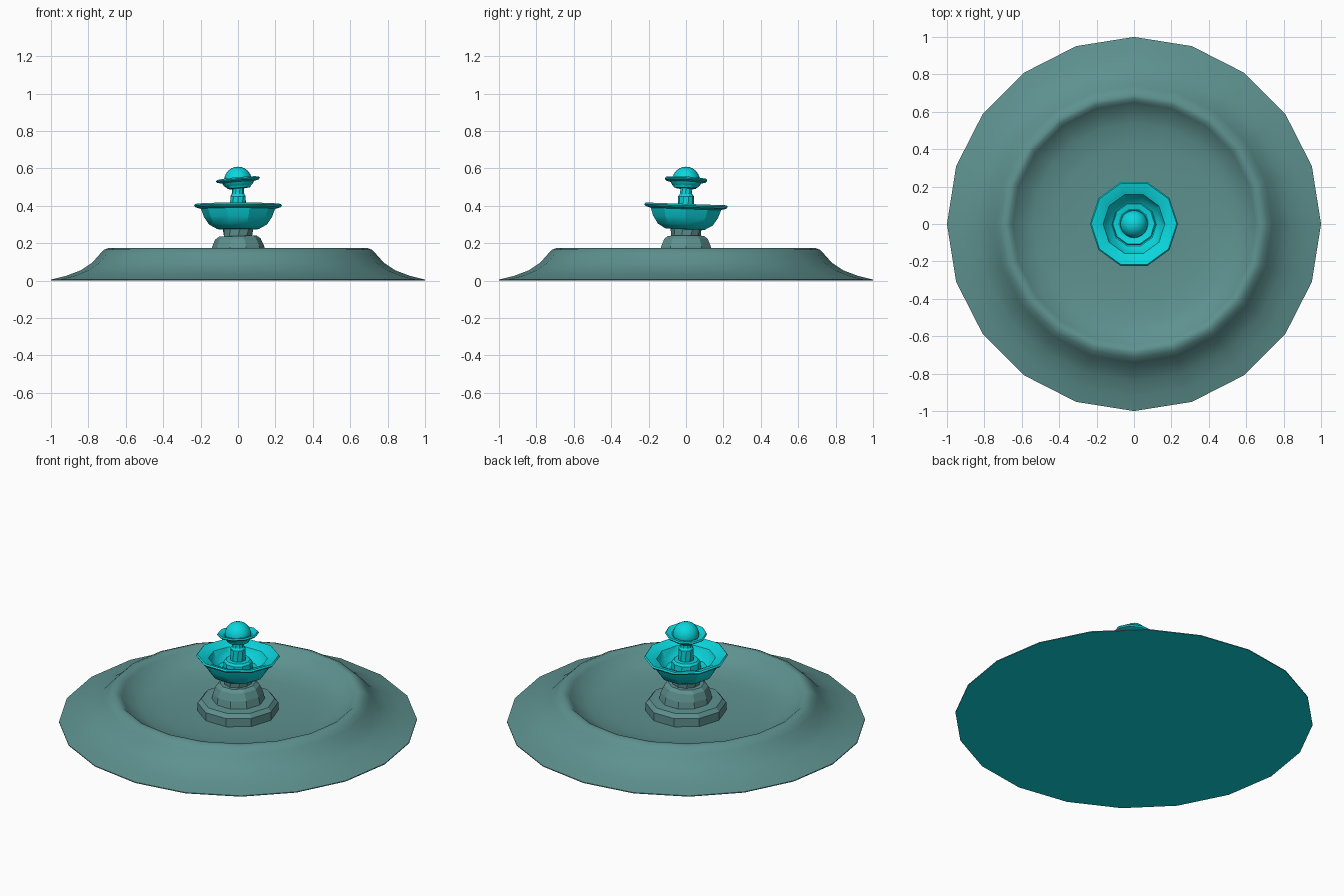
import bpy, bmesh, math
from mathutils import Matrix, Vector

if "Cube" in bpy.data.objects:
    bpy.data.objects.remove(bpy.data.objects["Cube"])


def material(name, rgb):
    m = bpy.data.materials.new(name)
    m.diffuse_color = (*rgb, 1)
    m.use_nodes = True
    m.node_tree.nodes["Principled BSDF"].inputs["Base Color"].default_value = m.diffuse_color
    return m


STONE = material("grey_teal_stone", (0.11, 0.285, 0.275))
CYAN = material("bright_cyan", (0.003, 0.68, 0.73))


def lathe(name, profile, sides, mats, twist=0.0, tilt=(0, 0), pivot=0.0, smooth=None):
    """Spin an (r, z) profile; twist turns each ring, tilt leans the part about x and y."""
    bm = bmesh.new()
    rings = []
    for i, (r, z) in enumerate(profile):
        if r == 0:
            rings.append([bm.verts.new((0, 0, z))])
            continue
        turn = math.radians(twist) * i
        rings.append([bm.verts.new((r * math.cos(math.tau * k / sides + turn),
                                    r * math.sin(math.tau * k / sides + turn), z))
                      for k in range(sides)])
    for a, b in zip(rings, rings[1:]):
        for k in range(sides):
            n = (k + 1) % sides
            quad = [a[k % len(a)], a[n % len(a)], b[n % len(b)], b[k % len(b)]]
            bm.faces.new(list(dict.fromkeys(quad)))
    bmesh.ops.recalc_face_normals(bm, faces=bm.faces)
    lean = Matrix.Rotation(math.radians(tilt[0]), 4, 'X') @ Matrix.Rotation(math.radians(tilt[1]), 4, 'Y')
    p = Vector((0, 0, pivot))
    bm.transform(Matrix.Translation(p) @ lean @ Matrix.Translation(-p))
    me = bpy.data.meshes.new(name)
    bm.to_mesh(me)
    bm.free()
    for m in mats:
        me.materials.append(m)
    ob = bpy.data.objects.new(name, me)
    bpy.context.collection.objects.link(ob)
    if smooth:
        bpy.ops.object.select_all(action='DESELECT')
        ob.select_set(True)
        bpy.context.view_layer.objects.active = ob
        bpy.ops.object.shade_smooth_by_angle(angle=math.radians(smooth))
    return ob


# Wide flared pool with raised rim and dished floor; cyan underside
pool = lathe("pool", [(0, 0), (1.0, 0), (1.0, 0.005), (0.92, 0.025), (0.84, 0.055), (0.78, 0.095),
                      (0.74, 0.14), (0.715, 0.165), (0.69, 0.175), (0.67, 0.173), (0.65, 0.155),
                      (0.61, 0.12), (0.54, 0.09), (0.42, 0.072), (0.25, 0.065), (0, 0.065)],
             20, [STONE, CYAN], smooth=50)
for f in pool.data.polygons:
    if f.normal.z < -0.9:
        f.material_index = 1

# Stepped stone pedestal and twisted neck
lathe("pedestal_base", [(0, 0.03), (0.225, 0.03), (0.225, 0.115), (0.205, 0.138), (0, 0.145)], 10, [STONE])
lathe("pedestal_step", [(0, 0.12), (0.152, 0.12), (0.14, 0.18), (0.122, 0.222), (0.10, 0.238), (0, 0.24)],
      10, [STONE], tilt=(0, -2), pivot=0.18)
lathe("pedestal_neck", [(0, 0.22), (0.078, 0.22), (0.085, 0.29), (0, 0.29)], 10, [STONE], twist=14)

# Large lower bowl, leaning slightly
lathe("lower_bowl", [(0, 0.272), (0.11, 0.275), (0.155, 0.30), (0.182, 0.34), (0.198, 0.383),
                     (0.228, 0.392), (0.235, 0.402), (0.228, 0.41), (0.195, 0.402), (0.165, 0.388),
                     (0.148, 0.35), (0.12, 0.325), (0, 0.32)],
      10, [CYAN], tilt=(-2, 0), pivot=0.40, smooth=30)

# Stem rising from the lower bowl
lathe("stem_base", [(0, 0.31), (0.085, 0.31), (0.08, 0.37), (0.068, 0.382), (0, 0.385)], 10, [CYAN])
lathe("stem", [(0, 0.37), (0.045, 0.37), (0.043, 0.45), (0.034, 0.462), (0.03, 0.505), (0, 0.505)],
      10, [CYAN], twist=10)

# Small upper dish with a ball in it
lathe("upper_dish", [(0, 0.49), (0.055, 0.493), (0.078, 0.512), (0.085, 0.525), (0.112, 0.532),
                     (0.118, 0.54), (0.112, 0.547), (0.085, 0.54), (0.07, 0.525), (0, 0.52)],
      10, [CYAN], tilt=(-3, -5), pivot=0.535, smooth=30)
R = 0.074
lathe("ball", [(R * math.sin(math.pi * i / 12) if 0 < i < 12 else 0,
                0.535 - R * math.cos(math.pi * i / 12)) for i in range(4, 13)],
      20, [CYAN], smooth=60)
